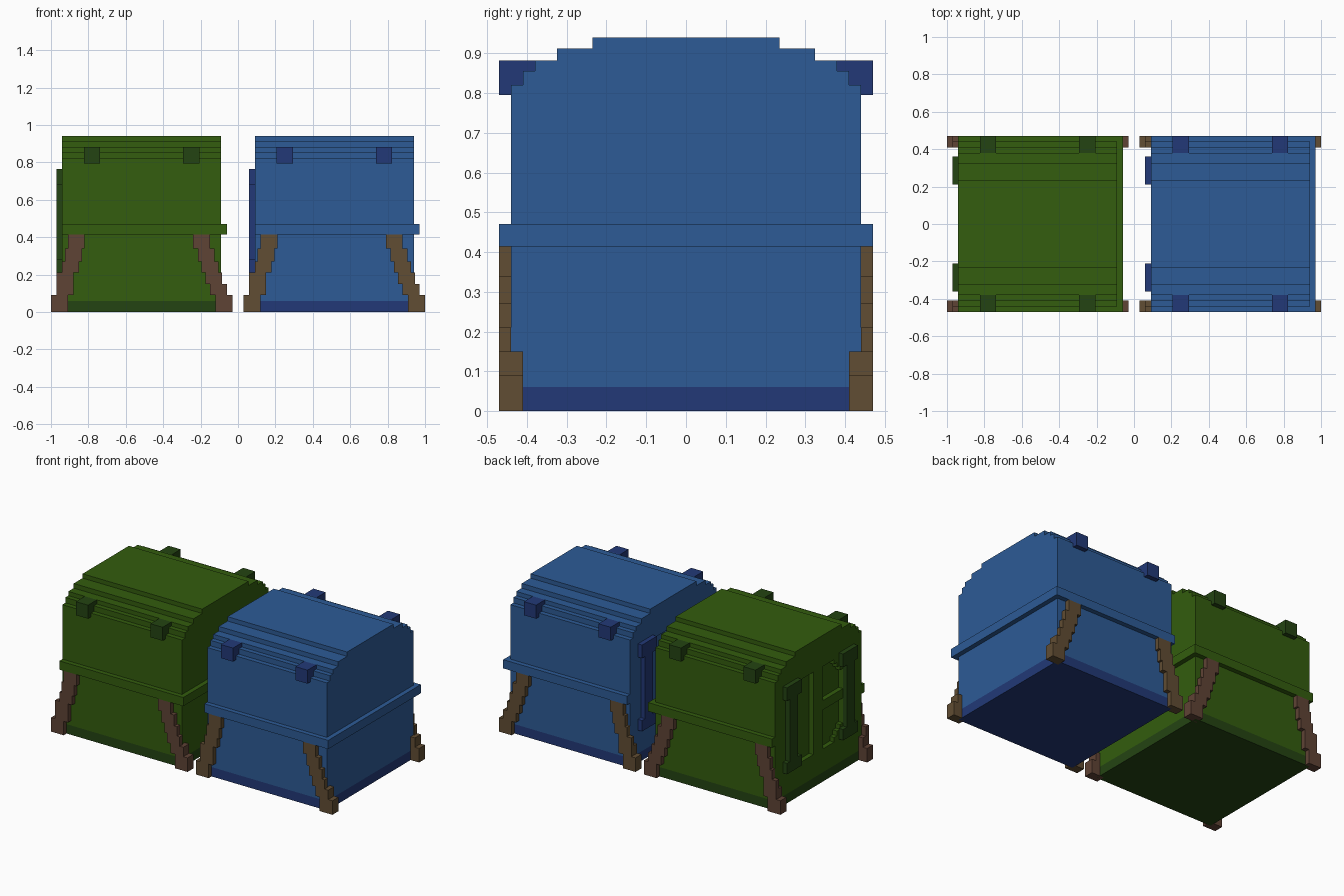
import bpy, bmesh

cube = bpy.data.objects.get("Cube")
if cube:
    bpy.data.objects.remove(cube, do_unlink=True)


def material(name, rgb):
    lin = [((c / 255 + 0.055) / 1.055) ** 2.4 if c > 10 else c / 255 / 12.92 for c in rgb]
    m = bpy.data.materials.new(name)
    m.use_nodes = True
    m.diffuse_color = (*lin, 1)
    m.node_tree.nodes["Principled BSDF"].inputs["Base Color"].default_value = (*lin, 1)
    return m


def finish(name, bm, mat):
    bmesh.ops.recalc_face_normals(bm, faces=bm.faces)
    me = bpy.data.meshes.new(name)
    bm.to_mesh(me)
    bm.free()
    me.materials.append(mat)
    bpy.context.collection.objects.link(bpy.data.objects.new(name, me))


def add_box(bm, x0, x1, y0, y1, z0, z1):
    verts = bmesh.ops.create_cube(bm, size=1)["verts"]
    for v in verts:
        v.co = (x0 if v.co.x < 0 else x1, y0 if v.co.y < 0 else y1, z0 if v.co.z < 0 else z1)


def boxes(name, mat, items):
    bm = bmesh.new()
    for b in items:
        add_box(bm, *b)
    finish(name, bm, mat)


# Half of the stepped roof outline (y, z)
ROOF = [(0.44, 0.82), (0.41, 0.82), (0.41, 0.855), (0.38, 0.855), (0.38, 0.882),
        (0.325, 0.882), (0.325, 0.912), (0.235, 0.912), (0.235, 0.94)]


def add_arch(bm, x0, x1, z0):
    half = [(0.44, z0)] + ROOF
    outline = half + [(-y, z) for y, z in reversed(half)]
    face = bm.faces.new([bm.verts.new((x0, y, z)) for y, z in outline])
    ext = bmesh.ops.extrude_face_region(bm, geom=[face])["geom"]
    for v in ext:
        if isinstance(v, bmesh.types.BMVert):
            v.co.x = x1


# Stepped leg: bottom, top, outer edge on the -x side, outer edge on the +x side
LEG_STEPS = [(0, 0.09, 0.485, 0.485), (0.09, 0.15, 0.455, 0.455), (0.15, 0.21, 0.455, 0.43),
             (0.21, 0.27, 0.425, 0.41), (0.27, 0.34, 0.41, 0.39), (0.34, 0.414, 0.395, 0.365)]


def shelter(label, cx, main, dark, wood):
    left, right = cx - 0.425, cx + 0.425
    skin = left + 0.03

    # Base slab
    boxes(label + "_base", dark, [(left, right, -0.44, 0.44, 0, 0.06)])

    # Body with a stepped roof; the door end has two recesses
    bm = bmesh.new()
    add_arch(bm, skin, right, 0.06)
    add_arch(bm, left, skin, 0.74)
    add_box(bm, left, skin, -0.44, 0.44, 0.06, 0.21)
    add_box(bm, left, skin, -0.05, 0.05, 0.21, 0.74)
    for s in (-1, 1):
        y0, y1 = sorted((0.25 * s, 0.44 * s))
        add_box(bm, left, skin, y0, y1, 0.21, 0.74)
    add_box(bm, left, skin, -0.25, -0.05, 0.46, 0.52)
    # Stepped corners of the second recess
    for i in range(3):
        w = 0.09 - 0.03 * i
        add_box(bm, left, skin, -0.25, -0.25 + w, 0.71 - 0.03 * i, 0.74 - 0.03 * i)
        add_box(bm, left, skin, -0.25, -0.25 + w, 0.21 + 0.03 * i, 0.24 + 0.03 * i)
    finish(label + "_body", bm, main)

    # Band round the closed sides
    boxes(label + "_band", main,
          [(left, right + 0.03, -0.47, -0.44, 0.414, 0.47),
           (left, right + 0.03, 0.44, 0.47, 0.414, 0.47),
           (right, right + 0.03, -0.44, 0.44, 0.414, 0.47)])

    # Door posts with wider caps
    posts = []
    for s in (-1, 1):
        for a, b, z0, z1 in ((0.25, 0.33, 0.21, 0.765), (0.21, 0.36, 0.21, 0.28),
                             (0.21, 0.36, 0.68, 0.765)):
            y0, y1 = sorted((a * s, b * s))
            posts.append((left - 0.03, left, y0, y1, z0, z1))
    boxes(label + "_door_posts", dark, posts)

    # Blocks at the eaves
    boxes(label + "_eave_blocks", dark,
          [(cx + sx * 0.265 - 0.043, cx + sx * 0.265 + 0.043,
            min(sy * 0.38, sy * 0.47), max(sy * 0.38, sy * 0.47), 0.795, 0.882)
           for sx in (-1, 1) for sy in (-1, 1)])

    # Splayed stepped legs
    for sy, end in ((-1, "front"), (1, "back")):
        for sx, side in ((-1, "right"), (1, "left")):
            items = []
            for z0, z1, out_a, out_b in LEG_STEPS:
                out = out_a if sx < 0 else out_b
                x0, x1 = sorted((cx + sx * out, cx + sx * (out - 0.09)))
                y0, y1 = sorted((sy * (0.41 if z0 < 0.15 else 0.44), sy * 0.47))
                items.append((x0, x1, y0, y1, z0, z1))
            boxes(f"{label}_{end}_{side}_leg", wood, items)


shelter("green", -0.515, material("green", (51, 93, 14)), material("dark green", (36, 68, 18)),
        material("reddish brown", (95, 67, 53)))
shelter("blue", 0.515, material("blue", (45, 91, 150)), material("dark blue", (34, 57, 119)),
        material("brown", (97, 77, 51)))
